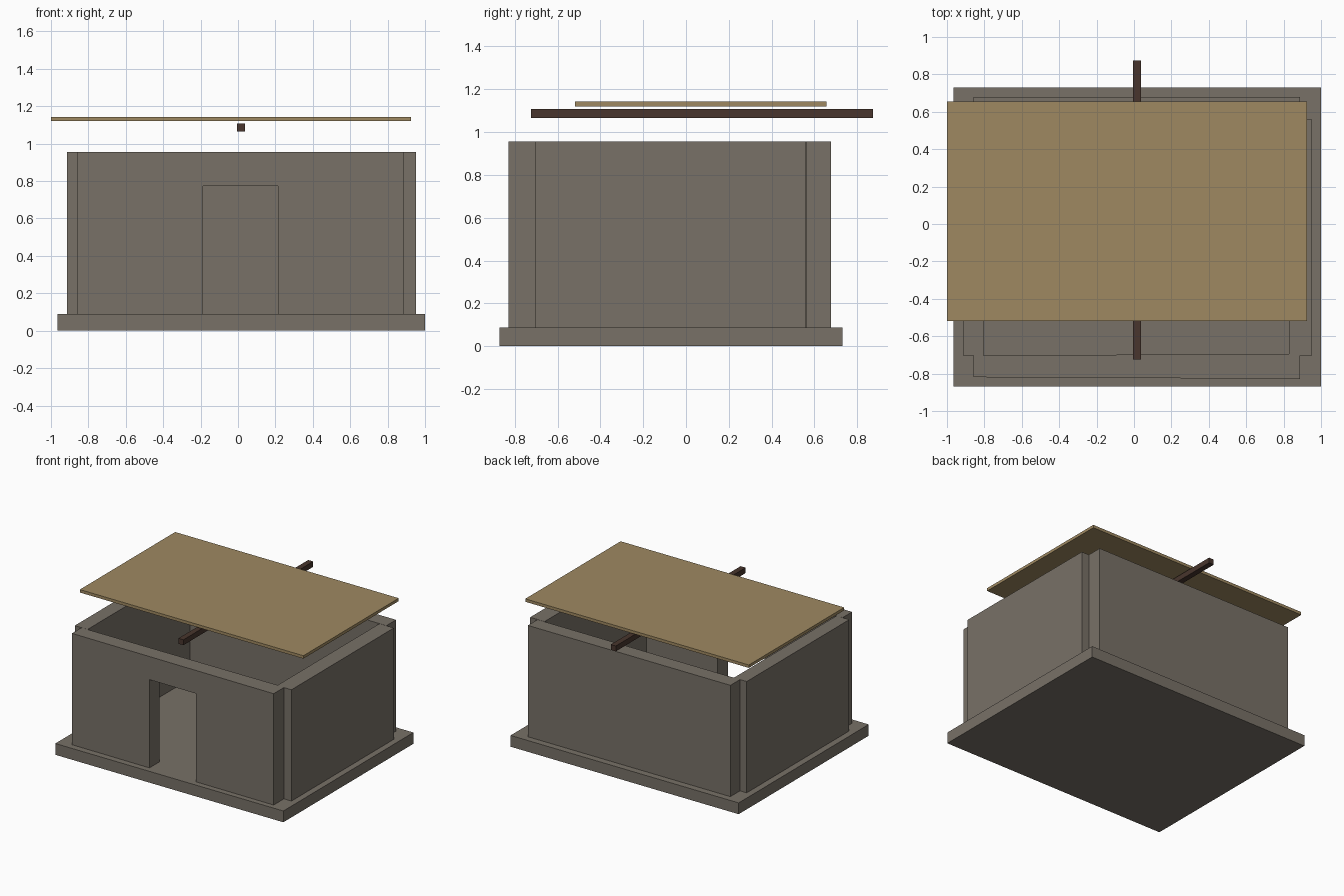
import bpy
import bmesh

cube = bpy.data.objects.get("Cube")
if cube:
    bpy.data.objects.remove(cube, do_unlink=True)


def make_material(name, rgb):
    mat = bpy.data.materials.new(name)
    mat.use_nodes = True
    mat.diffuse_color = (*rgb, 1)
    mat.node_tree.nodes["Principled BSDF"].inputs["Base Color"].default_value = (*rgb, 1)
    return mat


stone = make_material("grey stone", (0.188, 0.165, 0.136))
thatch = make_material("straw roof", (0.345, 0.25, 0.12))
timber = make_material("dark timber", (0.065, 0.036, 0.026))


def finish(name, bm, mat):
    bmesh.ops.recalc_face_normals(bm, faces=bm.faces)
    mesh = bpy.data.meshes.new(name)
    bm.to_mesh(mesh)
    bm.free()
    mesh.materials.append(mat)
    obj = bpy.data.objects.new(name, mesh)
    bpy.context.collection.objects.link(obj)
    return obj


def box(name, xs, ys, zs, mat):
    """Box given by its extent along each axis."""
    bm = bmesh.new()
    bmesh.ops.create_cube(bm, size=1)
    for v in bm.verts:
        v.co = [lo + (c + 0.5) * (hi - lo) for c, (lo, hi) in zip(v.co, (xs, ys, zs))]
    return finish(name, bm, mat)


FLOOR, TOP = 0.088, 0.955
WALL = (FLOOR, TOP)

# Base slab
box("base_slab", (-0.965, 1.0), (-0.87, 0.73), (0, FLOOR), stone)

# Back and side walls, overlapping only at their corners
box("back_wall", (-0.857, 0.887), (0.56, 0.678), WALL, stone)
box("right_wall", (-0.915, -0.805), (-0.702, 0.56), WALL, stone)
box("left_wall", (0.828, 0.952), (-0.702, 0.558), WALL, stone)

# Front wall: outline with a doorway, slightly thicker towards its left end
x0, x1, d0, d1, lintel = -0.857, 0.887, -0.187, 0.215, 0.775
outline = [(x0, FLOOR), (d0, FLOOR), (d0, lintel), (d1, lintel),
           (d1, FLOOR), (x1, FLOOR), (x1, TOP), (x0, TOP)]
bm = bmesh.new()
face = bm.faces.new([bm.verts.new((x, -1, z)) for x, z in outline])
extruded = bmesh.ops.extrude_face_region(bm, geom=[face])["geom"]
bmesh.ops.translate(bm, vec=(0, 2, 0),
                    verts=[g for g in extruded if isinstance(g, bmesh.types.BMVert)])
for v in bm.verts:
    half = 0.058 + 0.009 * (v.co.x - x0) / (x1 - x0)
    v.co.y = -0.761 + half * v.co.y
finish("front_wall", bm, stone)

# Ridge beam and flat roof panel
box("roof_beam", (-0.006, 0.037), (-0.725, 0.873), (1.066, 1.108), timber)
box("roof_panel", (-1.0, 0.926), (-0.518, 0.655), (1.12, 1.143), thatch)
